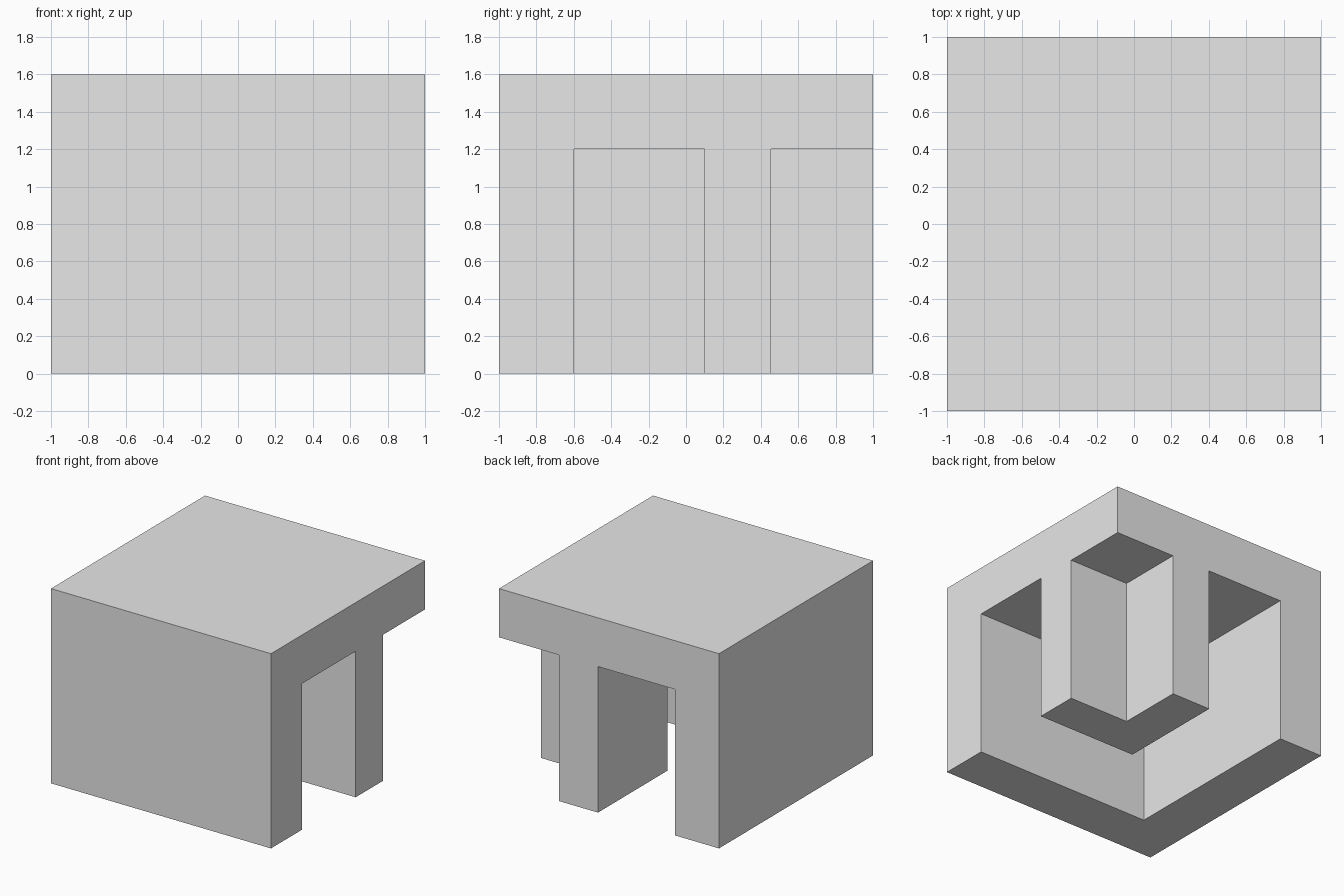
import bpy
import bmesh

if "Cube" in bpy.data.objects:
    bpy.data.objects.remove(bpy.data.objects["Cube"])

SLAB_BOTTOM, TOP = 1.2, 1.6
WALL_INNER = -0.6               # inside face of the outer corner wall
PIER_OUTER, PIER_INNER = 0.1, 0.455
BEYOND = 1.2                    # cutters overshoot the block

grey = bpy.data.materials.new("plain grey")
grey.use_nodes = True
grey.diffuse_color = (0.8, 0.8, 0.8, 1)
grey.node_tree.nodes["Principled BSDF"].inputs["Base Color"].default_value = (0.8, 0.8, 0.8, 1)


def prism(name, outline, bottom, top):
    """Extrude a flat outline upwards into a closed solid."""
    bm = bmesh.new()
    base = bm.faces.new([bm.verts.new((x, y, bottom)) for x, y in outline])
    extruded = bmesh.ops.extrude_face_region(bm, geom=[base], use_keep_orig=True)
    raised = [v for v in extruded["geom"] if isinstance(v, bmesh.types.BMVert)]
    bmesh.ops.translate(bm, verts=raised, vec=(0, 0, top - bottom))
    bmesh.ops.recalc_face_normals(bm, faces=bm.faces)
    mesh = bpy.data.meshes.new(name)
    bm.to_mesh(mesh)
    bm.free()
    mesh.materials.append(grey)
    obj = bpy.data.objects.new(name, mesh)
    bpy.context.collection.objects.link(obj)
    return obj


def square(low, high):
    return [(low, low), (high, low), (high, high), (low, high)]


def angle(low, inner, high):
    """L outline with arms along +x and +y."""
    return [(low, low), (high, low), (high, inner),
            (inner, inner), (inner, high), (low, high)]


# Solid block, hollowed from below into a slab, a corner wall and a corner pier
block = prism("roofed_corner_block", square(-1, 1), 0, TOP)
cutters = [
    prism("passage_cutter", angle(WALL_INNER, PIER_OUTER, BEYOND), -0.2, SLAB_BOTTOM),
    prism("corner_notch_cutter", square(PIER_INNER, BEYOND), -0.2, SLAB_BOTTOM),
]
bpy.context.view_layer.objects.active = block
for cutter in cutters:
    cutter.hide_render = True
    cut = block.modifiers.new(cutter.name, 'BOOLEAN')
    cut.operation = 'DIFFERENCE'
    cut.solver = 'EXACT'
    cut.object = cutter
    bpy.ops.object.modifier_apply(modifier=cut.name)
    bpy.data.objects.remove(cutter)
